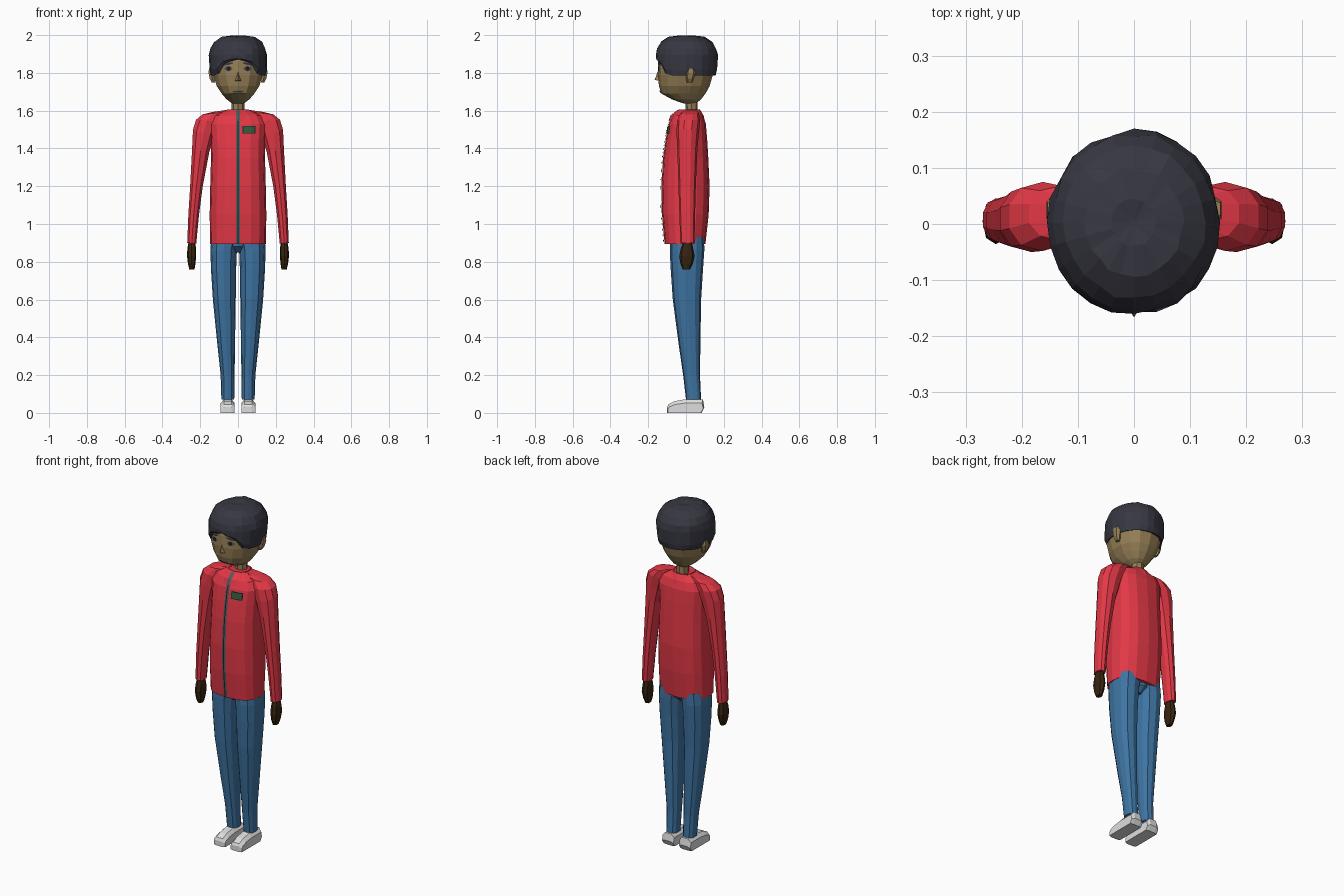
import bpy, bmesh, math, random
from mathutils import Vector
from mathutils.bvhtree import BVHTree

if "Cube" in bpy.data.objects:
    bpy.data.objects.remove(bpy.data.objects["Cube"])

random.seed(4)


def material(name, r, g, b):
    m = bpy.data.materials.new(name)
    lin = [((c / 255 + 0.055) / 1.055) ** 2.4 for c in (r, g, b)]
    m.diffuse_color = (*lin, 1)
    m.use_nodes = True
    m.node_tree.nodes["Principled BSDF"].inputs["Base Color"].default_value = m.diffuse_color
    return m


HAIR = material("hair_charcoal", 55, 55, 66)
SKIN = material("skin_tan", 150, 128, 86)
HAND = material("hand_brown", 54, 36, 16)
RED = material("jacket_red", 226, 56, 70)
BLUE = material("denim_blue", 62, 116, 162)
WHITE = material("shoe_white", 222, 222, 222)
GREY = material("zip_grey", 84, 88, 94)
GREEN = material("badge_green", 46, 92, 60)
LIP = material("lip_green_grey", 84, 100, 78)
DARK = material("dark", 30, 28, 32)


def finish(bm, name, mat, normals=True):
    if normals:
        bmesh.ops.recalc_face_normals(bm, faces=bm.faces[:])
    me = bpy.data.meshes.new(name)
    bm.to_mesh(me)
    bm.free()
    ob = bpy.data.objects.new(name, me)
    me.materials.append(mat)
    bpy.context.collection.objects.link(ob)
    return ob


def skin_rings(bm, rings, cap0=True, cap1=True):
    """Bridge lists of points into a tube."""
    vs = [[bm.verts.new(p) for p in r] for r in rings]
    n = len(vs[0])
    for a, b in zip(vs, vs[1:]):
        for i in range(n):
            j = (i + 1) % n
            bm.faces.new((a[i], a[j], b[j], b[i]))
    if cap0:
        bm.faces.new(vs[0])
    if cap1:
        bm.faces.new(vs[-1])


def ring(x0, z0, x1, z1, y0, y1, n, p):
    """Rounded cross-section from (x0, z0) to (x1, z1), vertex 0 at the front."""
    pts = []
    for i in range(n):
        a = 2 * math.pi * i / n
        s, c = math.sin(a), -math.cos(a)
        s = math.copysign(abs(s) ** p, s)
        c = math.copysign(abs(c) ** p, c)
        t = (s + 1) / 2
        pts.append((x0 + (x1 - x0) * t, (y0 + y1) / 2 + c * (y1 - y0) / 2, z0 + (z1 - z0) * t))
    return pts


def loft(name, mat, rows, n=12, p=1.0, side=0):
    """rows: (z, half width, y0, y1) centred, or (x0, z0, x1, z1, y0, y1)."""
    bm = bmesh.new()
    full = [r if len(r) == 6 else (-r[1], r[0], r[1], r[0], r[2], r[3]) for r in rows]
    rings = [ring(*r, n, p) for r in full]
    if side:
        rings = [[(side * x, y, z) for x, y, z in r] for r in rings]
    skin_rings(bm, rings)
    return finish(bm, name, mat)


def plate(name, mat, target, x0, x1, z0, z1, nx=4, nz=2, slant=0.0, lift=0.004, round_=0.0):
    """Thin panel laid on the front of the target surface."""
    dg = bpy.context.evaluated_depsgraph_get()
    tree = BVHTree.FromObject(target, dg)
    bm = bmesh.new()
    grid = []
    for j in range(nz + 1):
        row = []
        for i in range(nx + 1):
            u, v = i / nx, j / nz
            mid = (z0 + z1) / 2
            k = 1 - round_ * abs(2 * u - 1) ** 2
            x = x0 + (x1 - x0) * u
            z = mid + (v - 0.5) * (z1 - z0) * k + slant * (u - 0.5)
            hit = tree.ray_cast(Vector((x, -2, z)), Vector((0, 1, 0)))[0]
            row.append(bm.verts.new((x, hit.y - lift, z)))
        grid.append(row)
    for a, b in zip(grid, grid[1:]):
        for i in range(nx):
            bm.faces.new((a[i], a[i + 1], b[i + 1], b[i]))
    return finish(bm, name, mat, False)


# Head and neck
head = loft("head", SKIN, [
    (1.637, .03, -.01, .05), (1.66, .062, -.075, .08), (1.69, .088, -.13, .103),
    (1.73, .115, -.143, .125), (1.79, .134, -.15, .142), (1.86, .138, -.148, .145),
    (1.93, .115, -.12, .12), (1.975, .06, -.06, .06)], 14, .9)
loft("neck", SKIN, [(1.55, .04, -.005, .068), (1.6, .035, -.002, .062),
                    (1.68, .035, -.005, .062)], 8)

# Nose wedge
bm = bmesh.new()
tip = [bm.verts.new(p) for p in ((-.018, -.14, 1.757), (.018, -.14, 1.757),
                                 (0, -.166, 1.763), (0, -.147, 1.815))]
for f in ((0, 1, 2), (0, 2, 3), (1, 3, 2), (0, 3, 1)):
    bm.faces.new([tip[i] for i in f])
finish(bm, "nose", SKIN)

# Hair cap with a face opening
bm = bmesh.new()
N = 24
LOW = {0: 1.872, 1: 1.862, 2: 1.848, 3: 1.795}


def hair_ring(scale, height, jitter=.004):
    pts = []
    for i in range(N):
        a = 2 * math.pi * i / N
        low = LOW.get(min(i, N - i), 1.787)
        r = scale + random.uniform(-jitter, jitter) / .15
        pts.append((.152 * r * math.sin(a), .003 - .163 * r * math.cos(a),
                    height(low) + random.uniform(-jitter, jitter) * .7))
    return pts


skin_rings(bm, [
    hair_ring(.84, lambda l: l + .008, 0), hair_ring(.95, lambda l: l, .001),
    hair_ring(1.0, lambda l: l * .7 + 1.89 * .3), hair_ring(1.0, lambda l: 1.895),
    hair_ring(.96, lambda l: 1.93), hair_ring(.83, lambda l: 1.964),
    hair_ring(.58, lambda l: 1.989), hair_ring(.26, lambda l: 1.997, .002),
    hair_ring(.04, lambda l: 1.992, 0)], False, True)
finish(bm, "hair", HAIR)

# Face details
for s, tag in ((-1, "right"), (1, "left")):
    def span(a, b):
        return (a, b) if s > 0 else (-b, -a)
    plate("eye_" + tag, GREY, head, *span(.03, .072), 1.808, 1.836, 6, 2, 0, .003, .8)
    plate("pupil_" + tag, DARK, head, *span(.04, .06), 1.811, 1.834, 4, 2, 0, .005, .4)
    plate("eyebrow_" + tag, HAIR, head, *span(.026, .08), 1.842, 1.853, 5, 1, -s * .01, .004, .4)
plate("mouth", LIP, head, -.028, .028, 1.693, 1.707, 6, 2, 0, .004, .6)
plate("mouth_line", DARK, head, -.026, .026, 1.699, 1.702, 6, 1, 0, .006)

# Jacket body, collar, zip and badge
jacket = loft("jacket_body", RED, [
    (.895, .148, -.113, .103), (1.05, .15, -.127, .12), (1.2, .147, -.13, .125),
    (1.35, .143, -.121, .118), (1.45, .145, -.107, .112), (1.53, .15, -.092, .105),
    (1.575, .13, -.07, .09), (1.603, .065, -.035, .068)], 16, .8)
collar = loft("collar", RED, [
    (1.545, .098, -.09, .1), (1.575, .09, -.078, .093), (1.607, .058, -.038, .073),
    (1.598, .045, -.015, .065)], 10, .85)
plate("zip", GREY, jacket, -.011, .011, .898, 1.548, 2, 24)
plate("zip_teeth", DARK, jacket, -.003, .003, .898, 1.548, 2, 24, 0, .006)
plate("zip_collar", GREY, collar, -.011, .011, 1.547, 1.604, 2, 4)
plate("badge_border", DARK, jacket, .025, .092, 1.478, 1.52, 6, 4)
plate("badge", GREEN, jacket, .030, .087, 1.483, 1.515, 6, 4, 0, .006)

# Limbs, mirrored left and right
for s, tag in ((-1, "right"), (1, "left")):
    loft("sleeve_" + tag, RED, [
        (.22, .895, .27, .90, -.03, .045), (.205, 1.05, .264, 1.05, -.035, .048),
        (.185, 1.2, .255, 1.2, -.04, .052), (.15, 1.38, .245, 1.4, -.046, .06),
        (.125, 1.46, .241, 1.5, -.05, .068), (.10, 1.54, .225, 1.552, -.048, .075),
        (.07, 1.592, .19, 1.58, -.03, .068), (.05, 1.605, .13, 1.594, -.01, .055)],
        10, .9, s)
    loft("hand_" + tag, HAND, [
        (.228, .905, .262, .905, -.015, .03), (.222, .87, .268, .87, -.028, .038),
        (.222, .83, .27, .83, -.036, .046), (.225, .79, .265, .79, -.03, .036),
        (.23, .76, .258, .76, -.018, .022)], 8, .9, s)
    loft("trouser_leg_" + tag, BLUE, [
        (.02, .07, .088, .07, .0, .08), (.018, .2, .092, .2, -.015, .074),
        (.016, .35, .108, .35, -.037, .076), (.012, .6, .133, .6, -.07, .08),
        (.01, .76, .143, .76, -.081, .09), (.006, .86, .146, .86, -.086, .097),
        (-.01, .93, .142, .93, -.085, .096)], 12, .85, s)
    # Ear
    loft("ear_" + tag, SKIN, [
        (.12, 1.75, .14, 1.75, .005, .035), (.12, 1.77, .152, 1.77, .0, .042),
        (.12, 1.80, .158, 1.80, -.002, .052), (.12, 1.822, .156, 1.822, .008, .045)],
        6, .8, s)
    # Shoe: side profile swept across with lower edges
    prof = ((-.1, 0), (.082, 0), (.097, .03), (.09, .072), (-.005, .072),
            (-.06, .062), (-.093, .045), (-.1, .03))
    bm = bmesh.new()
    skin_rings(bm, [[(s * x, y * k, z * h) for y, z in prof] for x, k, h in
                    ((.018, .94, .72), (.034, 1, 1), (.074, 1, 1), (.092, .94, .72))])
    finish(bm, "shoe_" + tag, WHITE)

# Crotch join between the legs
loft("trouser_seat", BLUE, [(.85, .025, -.04, .05), (.88, .06, -.075, .085),
                            (.93, .08, -.08, .09)], 10, .8)
